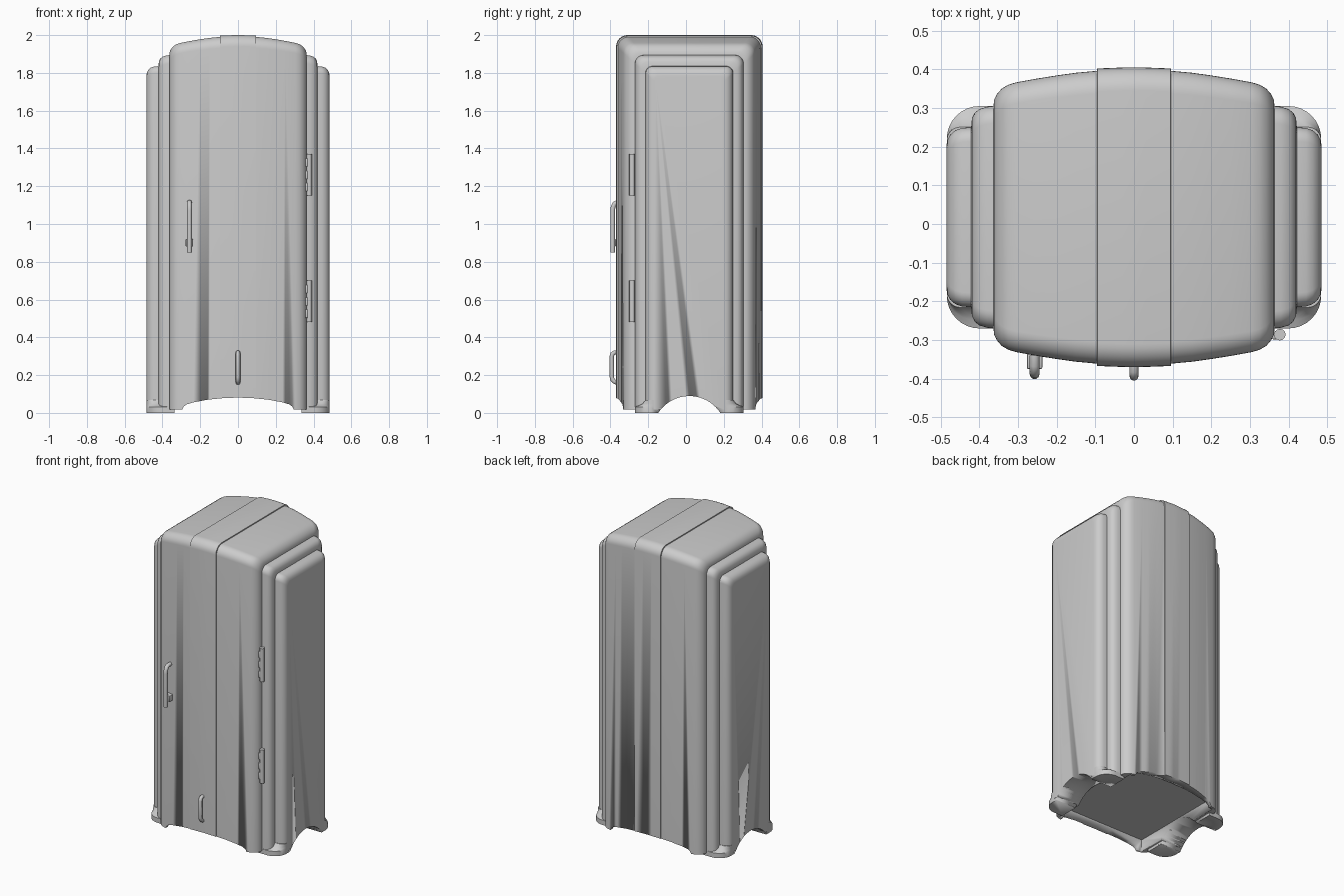
import bpy, bmesh, math
from mathutils import Vector

if "Cube" in bpy.data.objects:
    bpy.data.objects.remove(bpy.data.objects["Cube"])

CY = 0.0175  # depth centre of the cabinet


def finish(name, bm, smooth=30):
    bmesh.ops.recalc_face_normals(bm, faces=bm.faces)
    me = bpy.data.meshes.new(name)
    bm.to_mesh(me)
    bm.free()
    ob = bpy.data.objects.new(name, me)
    bpy.context.collection.objects.link(ob)
    if smooth:
        bpy.ops.object.select_all(action='DESELECT')
        ob.select_set(True)
        bpy.context.view_layer.objects.active = ob
        bpy.ops.object.shade_smooth_by_angle(angle=math.radians(smooth))
    return ob


def loft(name, rings, smooth=30):
    bm = bmesh.new()
    vs = [[bm.verts.new(p) for p in r] for r in rings]
    n = len(rings[0])
    for a, b in zip(vs, vs[1:]):
        for i in range(n):
            j = (i + 1) % n
            bm.faces.new((a[i], a[j], b[j], b[i]))
    bm.faces.new(vs[0])
    bm.faces.new(vs[-1])
    return finish(name, bm, smooth)


def box(name, x0, x1, y0, y1, z0, z1, bevel=0):
    bm = bmesh.new()
    bmesh.ops.create_cube(bm, size=1)
    for v in bm.verts:
        v.co = Vector(((x0 + x1) / 2 + v.co.x * (x1 - x0),
                       (y0 + y1) / 2 + v.co.y * (y1 - y0),
                       (z0 + z1) / 2 + v.co.z * (z1 - z0)))
    if bevel:
        bmesh.ops.bevel(bm, geom=bm.edges[:], offset=bevel, segments=2,
                        affect='EDGES', profile=0.5)
    return finish(name, bm)


def cut(ob, cutter):
    m = ob.modifiers.new("cut", 'BOOLEAN')
    m.operation, m.solver, m.object = 'DIFFERENCE', 'EXACT', cutter
    cutter.hide_render = True
    cutter.hide_set(True)


# cabinet: one arched section lofted sideways, inset d at each station
def section(x, d):
    h, top, r = 0.3875 - d, 2 - 1.06 * d, 0.06 - 0.15 * d
    pts = [(x, CY - h, 0.018)]
    for s, a0 in ((-1, 180), (1, 90)):
        for i in range(9):
            a = math.radians(a0 - 90 * i / 8)
            pts.append((x, CY + s * (h - r) + r * math.cos(a),
                        top - r + r * math.sin(a)))
    return pts + [(x, CY + h, 0.018)]


prof = [(0.03, 0.0005), (0.095, 0.003), (0.0955, 0.009), (0.15, 0.014),
        (0.2, 0.021), (0.25, 0.029), (0.305, 0.039), (0.325, 0.045),
        (0.342, 0.055), (0.355, 0.070), (0.362, 0.085), (0.363, 0.100),
        (0.38, 0.102), (0.40, 0.108), (0.412, 0.118), (0.419, 0.132),
        (0.421, 0.155), (0.445, 0.157), (0.462, 0.163), (0.475, 0.174),
        (0.482, 0.187), (0.485, 0.202)]
stations = [(-x, d) for x, d in reversed(prof)] + [(0, 0)] + prof
cabinet = loft("cabinet", [section(*s) for s in stations])


# flared feet under each side
def foot_ring(s, z, h, r, x1):
    pts = [(s * 0.335, CY - h, z)]
    for sy, a0 in ((-1, -90), (1, 0)):
        for i in range(9):
            a = math.radians(a0 + 90 * i / 8)
            pts.append((s * (x1 - r + r * math.cos(a)),
                        CY + sy * (h - r) + r * math.sin(a), z))
    return pts + [(s * 0.335, CY + h, z)]


feet = []
for s, side in ((-1, "left"), (1, "right")):
    feet.append(loft(side + "_foot", [foot_ring(s, *q) for q in (
        (0, 0.2875, 0.085, 0.484), (0.032, 0.2875, 0.085, 0.484),
        (0.040, 0.265, 0.07, 0.484), (0.050, 0.246, 0.05, 0.484),
        (0.068, 0.233, 0.035, 0.484))]))

# arch cutters for the skirt and a recess for the floor
half = [(0.297, 0.012), (0.288, 0.033), (0.272, 0.045), (0.235, 0.056),
        (0.16, 0.070), (0.08, 0.078)]
arch = [(-0.297, -0.1)] + [(-x, z) for x, z in half] + [(0, 0.081)] \
    + half[::-1] + [(0.297, -0.1)]
front_arch = loft("front_arch_cutter",
                  [[(x, y, z) for x, z in arch] for y in (-0.6, 0.6)])
R, zc = 0.196, -0.107
side = [(CY + R * math.cos(math.pi * i / 32), zc + R * math.sin(math.pi * i / 32))
        for i in range(33)]
side_arch = loft("side_arch_cutter",
                 [[(x, y, z) for y, z in side] for x in (-0.7, 0.7)])
recess = box("floor_recess_cutter", -0.32, 0.32, -0.31, 0.345, -0.1, 0.094)
for c in (front_arch, side_arch, recess):
    cut(cabinet, c)
for f in feet:
    cut(f, side_arch)


# bent tube handles
def tube(name, pts, r, x):
    cu = bpy.data.curves.new(name, 'CURVE')
    cu.dimensions = '3D'
    cu.bevel_depth, cu.bevel_resolution, cu.use_fill_caps = r, 3, True
    sp = cu.splines.new('POLY')
    sp.points.add(len(pts) - 1)
    for p, (y, z) in zip(sp.points, pts):
        p.co = (x, y, z, 1)
    ob = bpy.data.objects.new(name, cu)
    bpy.context.collection.objects.link(ob)


tube("door_handle", [(-0.34, 1.115), (-0.365, 1.114), (-0.378, 1.107),
                     (-0.386, 1.09), (-0.388, 1.07), (-0.388, 0.85)], 0.013, -0.257)
box("handle_latch", -0.277, -0.237, -0.375, -0.33, 0.88, 0.92, 0.004)
box("latch_stem", -0.265, -0.249, -0.388, -0.34, 0.89, 0.91)
tube("pull_handle", [(-0.36, 0.32), (-0.38, 0.319), (-0.389, 0.312),
                     (-0.393, 0.30), (-0.393, 0.19), (-0.389, 0.175),
                     (-0.378, 0.165), (-0.355, 0.155)], 0.012, 0)

# door hinges on the right side
for z, name in ((0.59, "lower_hinge"), (1.26, "upper_hinge")):
    bm = bmesh.new()
    bmesh.ops.create_cone(bm, cap_ends=True, segments=12, radius1=0.015,
                          radius2=0.015, depth=0.22)
    bmesh.ops.translate(bm, verts=bm.verts, vec=(0.377, -0.286, z))
    finish(name + "_pin", bm)
    for i, dz in enumerate((-0.065, 0, 0.065)):
        box(f"{name}_leaf_{i}", 0.357, 0.377, -0.298, -0.276,
            z + dz - 0.022, z + dz + 0.022, 0.003)
